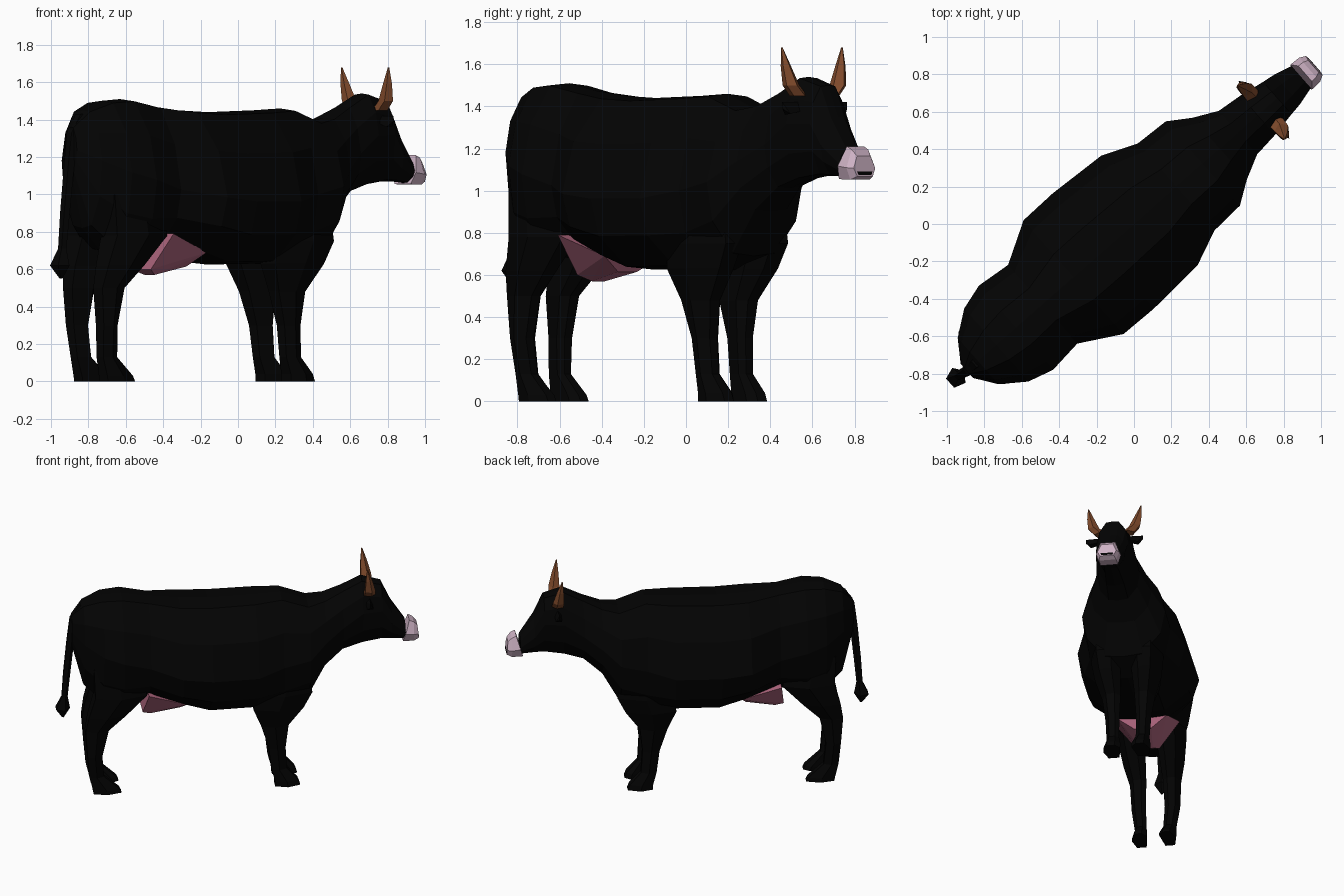
import bpy, bmesh, math

if "Cube" in bpy.data.objects:
    bpy.data.objects.remove(bpy.data.objects["Cube"])

HEADING = math.atan2(0.66, 0.751)   # the animal stands diagonally; modelled along +x then turned


def material(name, rgb):
    m = bpy.data.materials.new(name)
    m.diffuse_color = (*rgb, 1)
    m.use_nodes = True
    m.node_tree.nodes["Principled BSDF"].inputs["Base Color"].default_value = m.diffuse_color
    return m


HIDE = material("black_hide", (0.001, 0.001, 0.001))
PINK = material("udder_pink", (0.45, 0.14, 0.22))
PALE = material("muzzle_pink", (0.62, 0.45, 0.56))
HORN = material("horn_brown", (0.22, 0.07, 0.025))


def finish(name, bm, mat, mirror=False):
    bmesh.ops.recalc_face_normals(bm, faces=bm.faces)
    me = bpy.data.meshes.new(name)
    bm.to_mesh(me)
    bm.free()
    me.materials.append(mat)
    ob = bpy.data.objects.new(name, me)
    bpy.context.collection.objects.link(ob)
    ob.rotation_euler.z = HEADING
    if mirror:
        mod = ob.modifiers.new("mirror", 'MIRROR')
        mod.use_axis = (False, True, False)
        mod.use_mirror_merge = False
    return ob


def loft(name, rings, mat, mirror=False):
    bm = bmesh.new()
    rows = [[bm.verts.new(p) for p in r] for r in rings]
    n = len(rows[0])
    for a, b in zip(rows, rows[1:]):
        for i in range(n):
            j = (i + 1) % n
            bm.faces.new((a[i], a[j], b[j], b[i]))
    bm.faces.new(rows[0])
    bm.faces.new(rows[-1])
    return finish(name, bm, mat, mirror)


def hull(name, pts, mat, mirror=False):
    bm = bmesh.new()
    for p in pts:
        bm.verts.new(p)
    bmesh.ops.convex_hull(bm, input=bm.verts)
    return finish(name, bm, mat, mirror)


def body_ring(x, top, bottom, w, mid):
    # twelve-sided section: spine, shoulder line, widest line, belly
    half = [(0, top), (.4 * w, top - .03 * (top - mid)), (.82 * w, mid + .52 * (top - mid)),
            (w, mid - .05 * (mid - bottom)), (.88 * w, mid - .55 * (mid - bottom)),
            (.45 * w, bottom + .04 * (mid - bottom)), (0, bottom)]
    full = half + [(-y, z) for y, z in half[-2:0:-1]]
    return [(x, y, z) for y, z in full]


def limb_ring(z, back, front, inner, outer):
    # six-sided horizontal section
    c, m = (inner + outer) / 2, (back + front) / 2
    q = (front - back) * .28
    h = (outer - inner) / 2
    return [(back, c - h * .6, z), (m + q, inner, z), (front, c - h * .45, z),
            (front, c + h * .45, z), (m, outer, z), (back, c + h * .6, z)]


def muzzle_ring(x, top, bottom, w, lean):
    # six-sided blocky section, tilted forward at the top
    mid = bottom + .4 * (top - bottom)
    pts = [(.62, top), (1, mid), (.72, bottom), (-.72, bottom), (-1, mid), (-.62, top)]
    return [(x + lean * (z - mid), s * w, z) for s, z in pts]


def tube_ring(x, y, z, r, n=5):
    return [(x + r * math.cos(math.tau * i / n), y + r * math.sin(math.tau * i / n), z)
            for i in range(n)]


# Trunk, neck and head: x, top, bottom, half width, height of widest line
trunk = [(-1.19, 1.36, 1.12, .05, 1.24), (-1.11, 1.45, .82, .165, 1.20),
         (-.98, 1.50, .70, .26, 1.14), (-.84, 1.51, .68, .30, 1.10),
         (-.65, 1.475, .74, .28, 1.04), (-.43, 1.45, .69, .405, 1.0),
         (-.22, 1.44, .625, .41, .98), (.11, 1.45, .63, .39, .98),
         (.30, 1.46, .62, .31, 1.02), (.49, 1.39, .69, .30, 1.06)]
head = [(.61, 1.41, .90, .22, 1.15), (.74, 1.47, 1.01, .155, 1.23),
        (.88, 1.54, 1.05, .14, 1.33), (1.02, 1.50, 1.07, .115, 1.33),
        (1.09, 1.35, 1.07, .105, 1.22), (1.19, 1.20, 1.06, .078, 1.13)]
loft("body", [body_ring(*s) for s in trunk + head], HIDE)

# Muzzle and mouth
loft("muzzle", [muzzle_ring(1.19, 1.21, 1.055, .088, .3),
                muzzle_ring(1.25, 1.195, 1.052, .085, 0),
                muzzle_ring(1.283, 1.165, 1.068, .068, -.1)], PALE)
loft("mouth", [[(x, y, z) for y, z in
                ((-.04, 1.074), (.04, 1.074), (.046, 1.09), (-.046, 1.09))]
               for x in (1.24, 1.287)], HIDE)

# Legs: z, back, front, inner, outer
front_leg = [(0, .25, .43, .04, .17), (.04, .25, .415, .04, .17), (.13, .225, .335, .06, .155),
             (.30, .205, .325, .06, .165), (.48, .15, .345, .05, .19),
             (.63, .09, .45, .04, .24), (.75, .11, .51, .03, .26), (.95, .18, .48, .05, .25)]
back_leg = [(0, -1.045, -.845, .045, .16), (.03, -1.05, -.86, .045, .16),
            (.13, -1.075, -.97, .06, .15), (.30, -1.09, -.985, .068, .175),
            (.50, -1.105, -.94, .06, .185), (.62, -1.085, -.82, .05, .22),
            (.78, -1.04, -.67, .03, .25), (1.0, -1.05, -.72, .03, .24)]
for name, data in (("front_legs", front_leg), ("back_legs", back_leg)):
    loft(name, [limb_ring(*s) for s in data], HIDE, True)

# Udder
side = [(-.66, .23, .79), (-.38, .18, .69), (-.69, .08, .60), (-.63, .04, .57), (-.42, .06, .615)]
hull("udder", [(x, s * y, z) for x, y, z in side for s in (1, -1)], PINK)

# Tail with tuft
loft("tail", [tube_ring(*s) for s in
              [(-1.11, 0, 1.43, .035), (-1.175, 0, 1.33, .033), (-1.20, 0, 1.15, .03),
               (-1.225, .005, .90, .028), (-1.24, .01, .71, .024), (-1.255, .01, .62, .056),
               (-1.25, .01, .55, .008)]], HIDE)

# Horns lean outward and taper to a point
loft("horns", [tube_ring(*s) for s in
               [(.925, .10, 1.45, .045), (.925, .148, 1.50, .042), (.915, .172, 1.59, .026),
                (.905, .19, 1.68, .004)]], HORN, True)

# Ears
hull("ears", [(.90, .09, 1.39), (.95, .09, 1.38), (.93, .09, 1.42), (.905, .17, 1.36),
              (.95, .175, 1.365), (.925, .205, 1.42), (.925, .205, 1.39)], HIDE, True)
